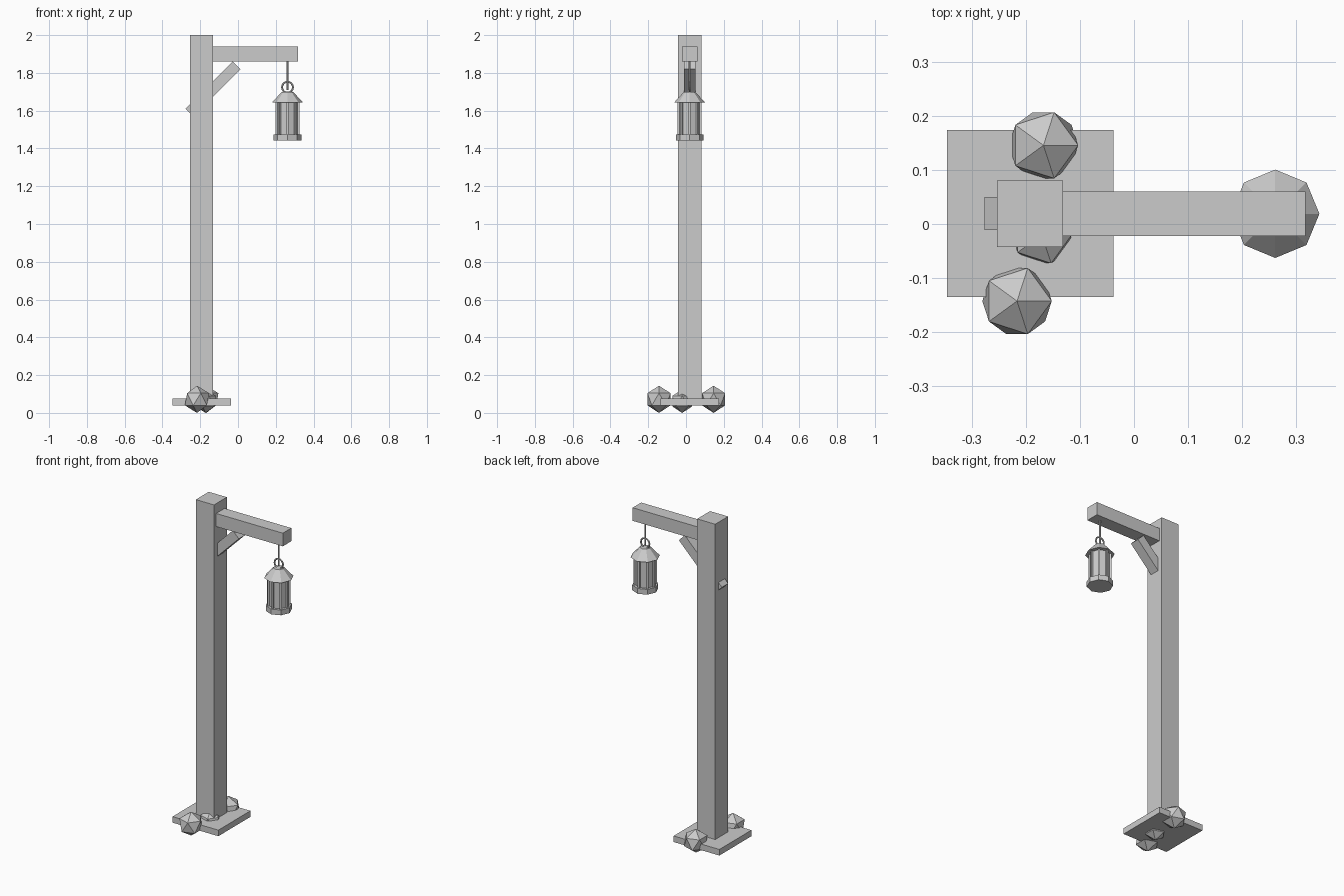
import bpy
import math
from mathutils import Vector

cube = bpy.data.objects.get("Cube")
if cube:
    bpy.data.objects.remove(cube, do_unlink=True)

grey = bpy.data.materials.new("plain grey")
grey.use_nodes = True
COLOUR = (0.6, 0.6, 0.6, 1)
grey.diffuse_color = COLOUR
grey.node_tree.nodes["Principled BSDF"].inputs["Base Color"].default_value = COLOUR


def finish(name):
    obj = bpy.context.object
    obj.name = name
    obj.data.materials.clear()
    obj.data.materials.append(grey)
    return obj


def box(name, low, high, tilt=0):
    low, high = Vector(low), Vector(high)
    bpy.ops.mesh.primitive_cube_add(size=1, location=(low + high) / 2)
    obj = finish(name)
    obj.scale = high - low
    obj.rotation_euler.y = tilt
    return obj


def tapered(name, centre, bottom, top, r_bottom, r_top, sides=8):
    x, y = centre
    bpy.ops.mesh.primitive_cone_add(vertices=sides, radius1=r_bottom, radius2=r_top,
                                    depth=top - bottom, location=(x, y, (bottom + top) / 2))
    return finish(name)


# Timber frame
box("base_plate", (-0.347, -0.135, 0.04), (-0.038, 0.174, 0.077))
box("post", (-0.254, -0.043, 0.045), (-0.132, 0.081, 2))
box("beam", (-0.19, -0.022, 1.86), (0.318, 0.06, 1.94))
box("brace", (-0.309, -0.011, 1.686), (0.045, 0.05, 1.743), -math.pi / 4)

# Rocks at the foot
rocks = [(-0.168, 0.146, 0.072, 0.072),
         (-0.171, -0.02, 0.062, 0.062),
         (-0.217, -0.143, 0.072, 0.072)]
for i, (x, y, z, radius) in enumerate(rocks):
    bpy.ops.mesh.primitive_ico_sphere_add(subdivisions=1, radius=radius, location=(x, y, z))
    finish(f"rock_{i + 1}")

# Hanging lantern
hang = (0.262, 0.019)
tapered("hanging_rod", hang, 1.71, 1.87, 0.005, 0.005)
bpy.ops.mesh.primitive_torus_add(major_radius=0.029, minor_radius=0.005, major_segments=16,
                                 minor_segments=6, location=(*hang, 1.724),
                                 rotation=(math.pi / 2, 0, 0))
finish("lantern_ring")
tapered("lantern_roof", hang, 1.643, 1.7, 0.082, 0.03)
tapered("lantern_glass", hang, 1.465, 1.65, 0.056, 0.056)
tapered("lantern_base", hang, 1.442, 1.474, 0.073, 0.073)

# Corner bars around the glass
for i in range(8):
    angle = i * math.pi / 4
    x = hang[0] + 0.058 * math.cos(angle)
    y = hang[1] + 0.058 * math.sin(angle)
    bar = box(f"lantern_bar_{i + 1}", (x - 0.006, y - 0.006, 1.465), (x + 0.006, y + 0.006, 1.65))
    bar.rotation_euler.z = angle
